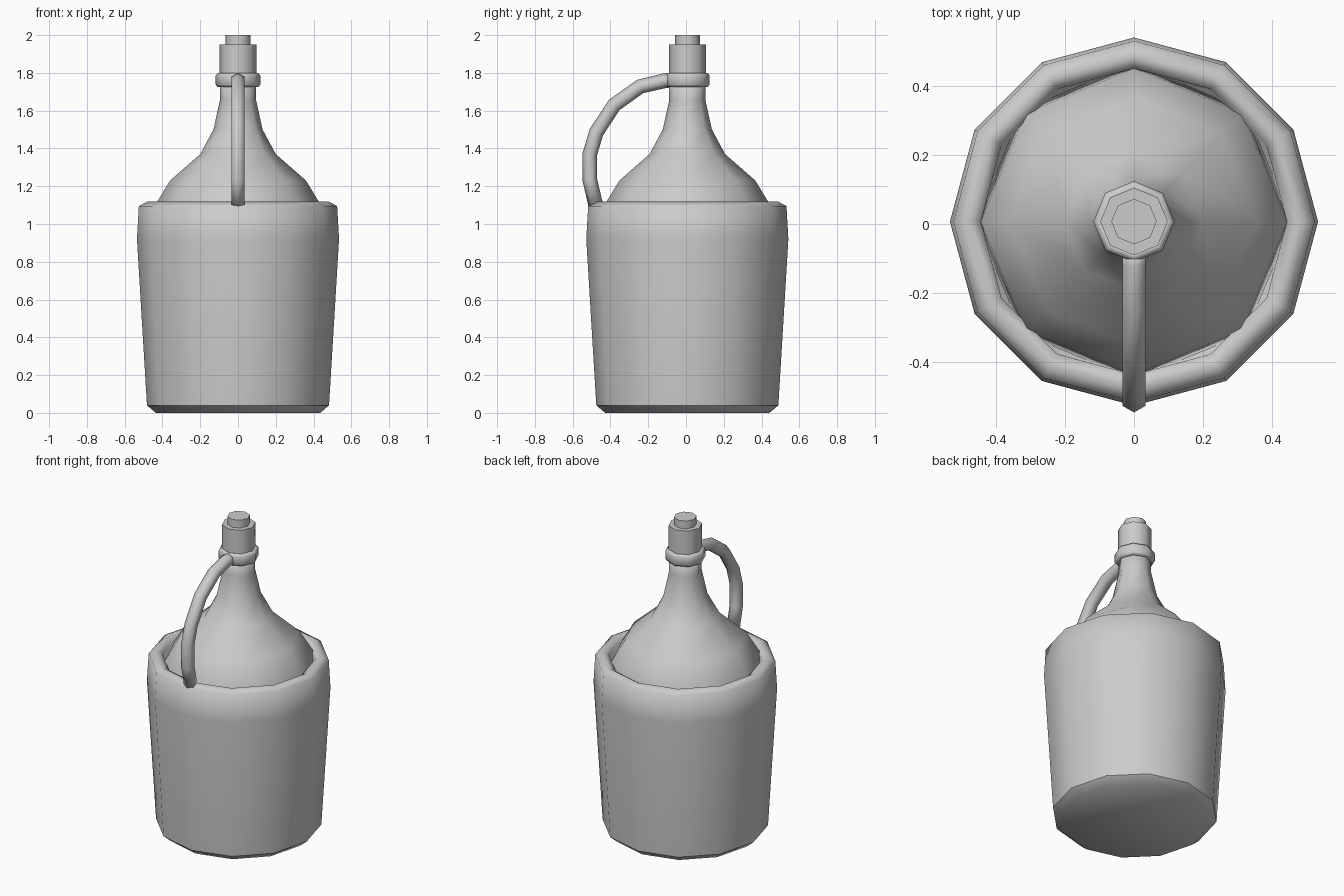
import bpy, bmesh, math
from mathutils import Vector

cube = bpy.data.objects.get("Cube")
if cube:
    bpy.data.objects.remove(cube, do_unlink=True)

CENTRE_Y = 0.007

grey = bpy.data.materials.new("plain_grey")
grey.use_nodes = True
colour = (0.6, 0.6, 0.6, 1)
grey.diffuse_color = colour
grey.node_tree.nodes["Principled BSDF"].inputs["Base Color"].default_value = colour


def finish(name, bm, sharp_heights=()):
    """Smooth the faces, keep chosen level rings sharp, and link the object."""
    bmesh.ops.recalc_face_normals(bm, faces=bm.faces)
    for f in bm.faces:
        f.smooth = True
    for e in bm.edges:
        for z in sharp_heights:
            if all(abs(v.co.z - z) < 1e-4 for v in e.verts):
                e.smooth = False
    mesh = bpy.data.meshes.new(name)
    bm.to_mesh(mesh)
    bm.free()
    mesh.materials.append(grey)
    obj = bpy.data.objects.new(name, mesh)
    bpy.context.collection.objects.link(obj)
    return obj


def skin(bm, rings, closed=False):
    """Bridge successive vertex rings, capping the ends unless closed."""
    n = len(rings[0])
    pairs = list(zip(rings, rings[1:]))
    if closed:
        pairs.append((rings[-1], rings[0]))
    for a, b in pairs:
        for i in range(n):
            j = (i + 1) % n
            bm.faces.new((a[i], a[j], b[j], b[i]))
    if not closed:
        bm.faces.new(rings[0])
        bm.faces.new(rings[-1])


def lathe(name, profile, sides, sharp=(), closed=False):
    bm = bmesh.new()
    rings = []
    for r, z in profile:
        angles = [math.tau * i / sides for i in range(sides)]
        rings.append([bm.verts.new((r * math.cos(a), CENTRE_Y + r * math.sin(a), z))
                      for a in angles])
    skin(bm, rings, closed)
    return finish(name, bm, sharp)


def tube(name, path, radius, sides):
    """Sweep a polygon along a path lying in the side plane."""
    bm = bmesh.new()
    pts = [Vector((0, y, z)) for y, z in path]
    across = Vector((1, 0, 0))
    rings = []
    for i, p in enumerate(pts):
        along = (pts[min(i + 1, len(pts) - 1)] - pts[max(i - 1, 0)]).normalized()
        out = across.cross(along)
        ring = []
        for k in range(sides):
            a = math.tau * k / sides
            ring.append(bm.verts.new(p + radius * (out * math.cos(a) + across * math.sin(a))))
        rings.append(ring)
    skin(bm, rings)
    return finish(name, bm, (path[0][1],))


# Tapered outer basket with a rounded lip and a hidden inner floor
lathe("basket", [(0.435, 0), (0.482, 0.04), (0.535, 0.92), (0.525, 1.095),
                 (0.482, 1.118), (0.445, 1.095), (0.44, 0.98)], 12, (0.04,))

# Bottle shoulders and neck
lathe("bottle", [(0.46, 0.99), (0.445, 1.09), (0.36, 1.23), (0.2, 1.37), (0.13, 1.5),
                 (0.096, 1.655), (0.096, 1.76)], 8)

# Bottle mouth, collar ring and stopper
lathe("bottle_mouth", [(0.098, 1.74), (0.098, 1.95)], 8, (1.74, 1.95))
lathe("neck_collar", [(0.09, 1.728), (0.108, 1.725), (0.118, 1.738), (0.118, 1.785),
                      (0.108, 1.8), (0.09, 1.798)], 8, closed=True)
lathe("stopper", [(0.066, 1.94), (0.066, 2.0)], 8, (1.94, 2.0))

# Curved carrying handle from collar to basket lip
tube("handle", [(-0.08, 1.762), (-0.115, 1.758), (-0.243, 1.728), (-0.38, 1.63),
                (-0.475, 1.485), (-0.509, 1.37), (-0.509, 1.233), (-0.478, 1.1)], 0.039, 6)
